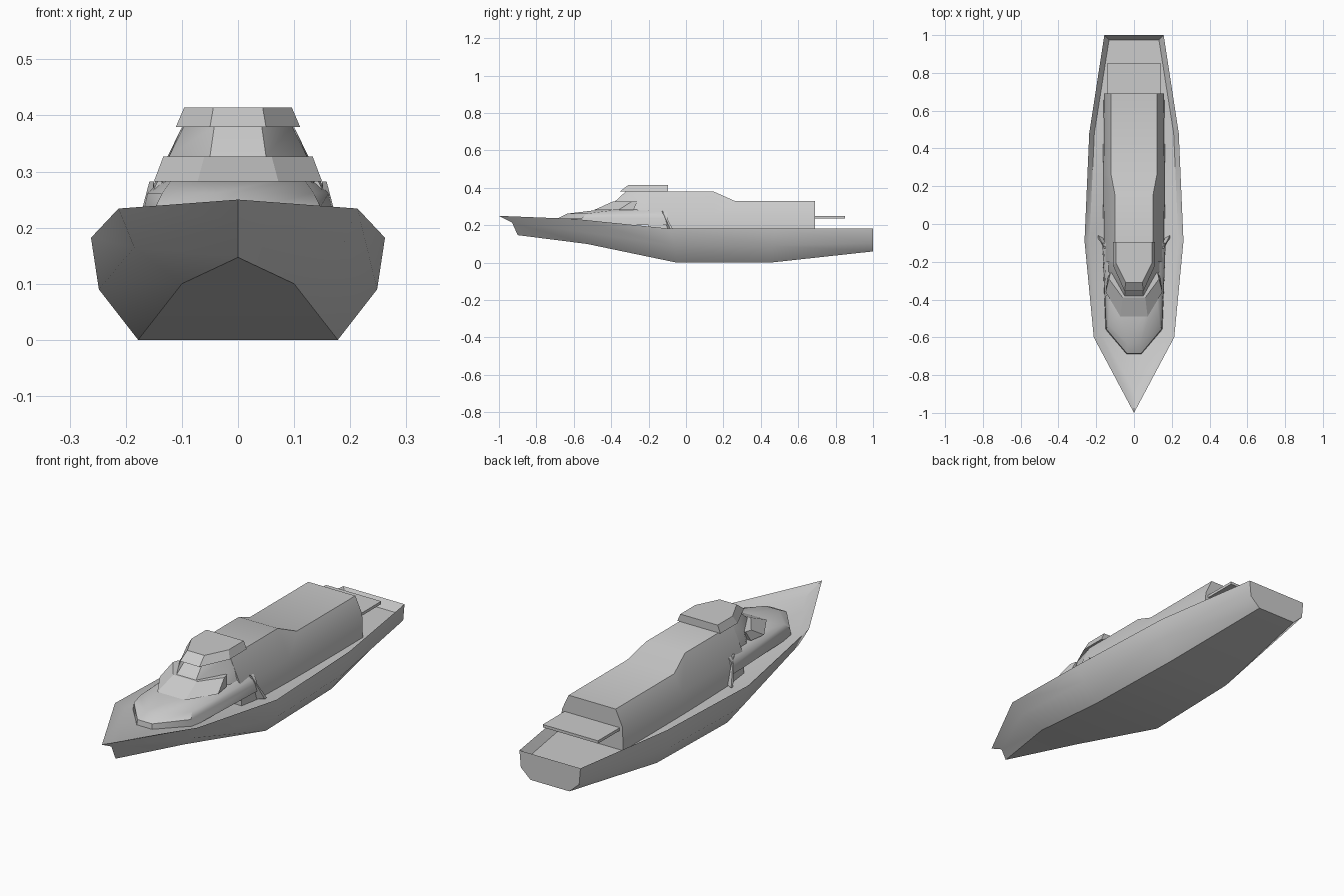
import bpy, bmesh, math

if "Cube" in bpy.data.objects:
    bpy.data.objects.remove(bpy.data.objects["Cube"])


def mesh_object(name, verts, faces, smooth=None):
    bm = bmesh.new()
    vs = [bm.verts.new(v) for v in verts]
    for f in faces:
        bm.faces.new([vs[i] for i in f])
    bmesh.ops.remove_doubles(bm, verts=bm.verts, dist=1e-5)
    bmesh.ops.recalc_face_normals(bm, faces=bm.faces)
    me = bpy.data.meshes.new(name)
    bm.to_mesh(me)
    bm.free()
    ob = bpy.data.objects.new(name, me)
    bpy.context.collection.objects.link(ob)
    if smooth:
        bpy.ops.object.select_all(action='DESELECT')
        ob.select_set(True)
        bpy.context.view_layer.objects.active = ob
        bpy.ops.object.shade_smooth_by_angle(angle=math.radians(smooth))
    return ob


def loft(name, halves, caps=None, smooth=None):
    """Join half outlines, mirrored across x, into a solid."""
    rings = [h + [(-x, y, z) for x, y, z in reversed(h)] for h in halves]
    n = len(rings[0])
    verts = [v for r in rings for v in r]
    faces = []
    for k in range(len(rings) - 1):
        for i in range(n):
            j = (i + 1) % n
            faces.append((k * n + i, k * n + j, (k + 1) * n + j, (k + 1) * n + i))
    last = (len(rings) - 1) * n
    if caps is None:
        faces += [tuple(range(n)), tuple(range(last, last + n))]
    else:
        faces += [tuple(last + i for i in c) for c in caps]
    return mesh_object(name, verts, faces, smooth)


# hull: deck edge, sheer, chine and bottom edge at five stations
hull = [
    [(0, -.88, .222), (0, -1, .25), (0, -.93, .215), (0, -.9, .147)],
    [(.18, -.57, .208), (.213, -.6, .234), (.185, -.56, .165), (.10, -.53, .10)],
    [(.235, -.08, .155), (.262, -.09, .182), (.248, -.06, .09), (.178, -.05, 0)],
    [(.21, .48, .148), (.237, .48, .182), (.23, .46, .09), (.165, .45, 0)],
    [(.132, .975, .145), (.157, 1, .182), (.15, 1, .105), (.10, 1, .06)],
]
loft("hull", hull, caps=[(1, 2, 3, 4, 5, 6), (0, 1, 6, 7)], smooth=40)

# main cabin: y, base half-width, roof half-width, roof height
stations = [(-.2, .16, .10, .379), (.15, .165, .10, .379),
            (.26, .165, .121, .33), (.69, .16, .121, .33)]
loft("main_cabin", [[(b, y, .14), (b - .004, y, .255), (t, y, h)]
                    for y, b, t, h in stations], smooth=30)


def tier(name, levels, smooth=None):
    """Stack plan outlines: height, then half outline points (x, y)."""
    return loft(name, [[(x, y, z) for x, y in pts] for z, pts in levels], smooth=smooth)


# stepped forward structure
tier("foredeck_cabin", [
    (.20, [(.04, -.69), (.15, -.56), (.168, -.1)]),
    (.237, [(.038, -.685), (.147, -.555), (.167, -.1)]),
    (.262, [(.035, -.635), (.135, -.53), (.162, -.1)]),
    (.283, [(.06, -.46), (.12, -.37), (.14, -.1)]),
], smooth=40)
tier("bridge_brow", [
    (.282, [(.072, -.49), (.15, -.36), (.138, -.28)]),
    (.327, [(.06, -.39), (.133, -.29), (.125, -.26)]),
])
tier("wheelhouse", [
    (.28, [(.055, -.42), (.135, -.25), (.14, -.1)]),
    (.327, [(.05, -.38), (.123, -.25), (.123, -.1)]),
    (.382, [(.042, -.32), (.096, -.2), (.097, -.1)]),
], smooth=40)
tier("roof_cap", [
    (.379, [(.05, -.355), (.111, -.22), (.111, -.095)]),
    (.414, [(.044, -.31), (.096, -.205), (.096, -.095)]),
])

# aft overhanging platform
tier("aft_platform", [
    (.236, [(.142, .67), (.142, .85)]),
    (.249, [(.142, .67), (.142, .85)]),
])

# leaning side fins
for side, name in ((1, "fin_right"), (-1, "fin_left")):
    low = [(.155, -.095, .16), (.19, -.075, .16), (.19, -.06, .16), (.155, -.08, .16)]
    top = [(.150, -.13, .282), (.158, -.13, .282), (.158, -.122, .275), (.150, -.122, .275)]
    verts = [(side * x, y, z) for x, y, z in low + top]
    faces = [(0, 1, 2, 3), (4, 5, 6, 7)] + [
        (i, (i + 1) % 4, 4 + (i + 1) % 4, 4 + i) for i in range(4)]
    mesh_object(name, verts, faces)
